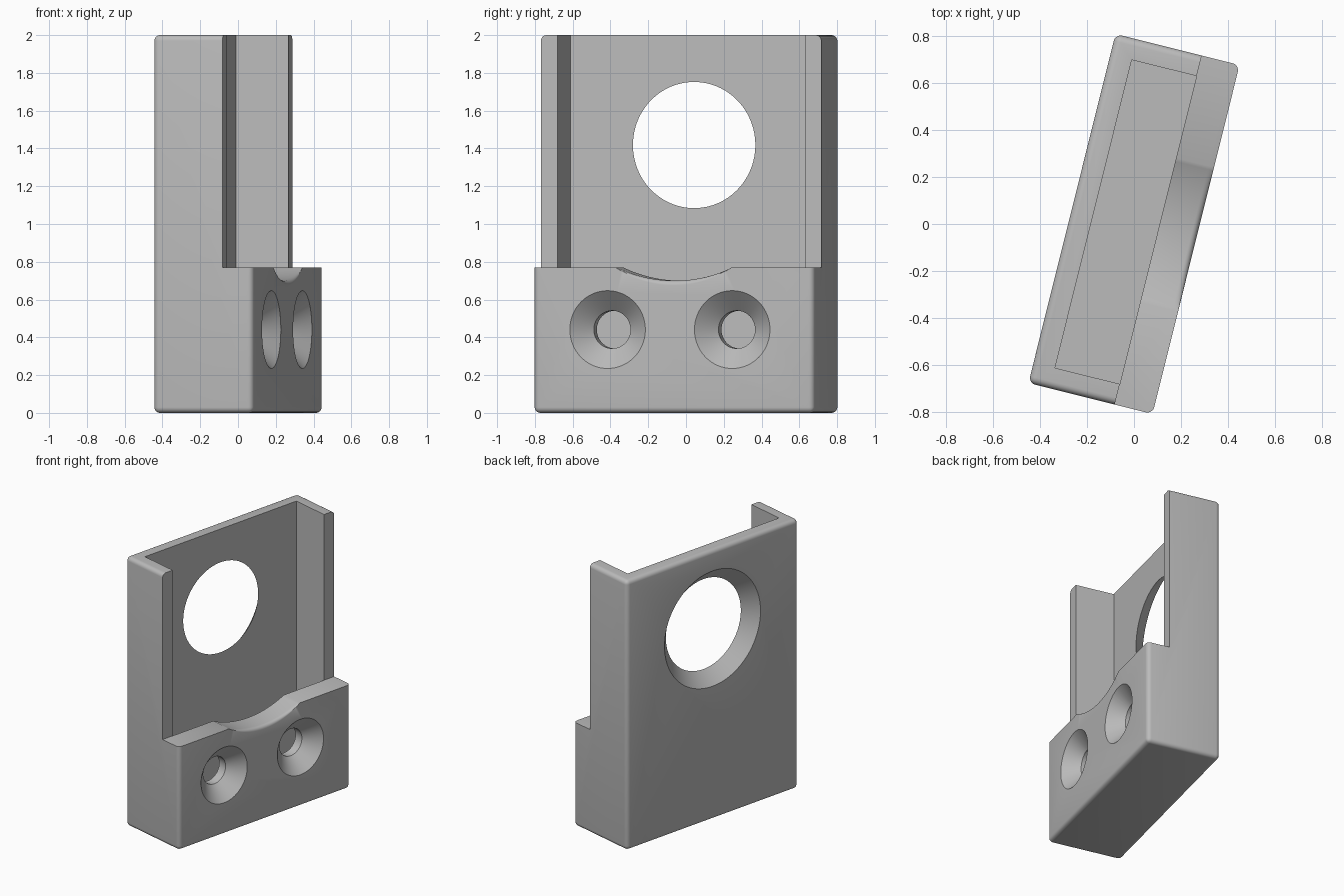
import bpy, bmesh, math
from mathutils import Matrix

if "Cube" in bpy.data.objects:
    bpy.data.objects.remove(bpy.data.objects["Cube"])

# Local frame: x = thickness (front is +x), y = width, z = height
HW, HT = 0.765, 0.272          # half width, half thickness
FLOOR, LIP, BACK, STEP = 0.09, 0.77, -0.178, 0.106
POCKET = 0.675                 # half width of the pocket
TILT = Matrix.Rotation(math.radians(-14), 4, 'Z')

grey = bpy.data.materials.new("plain grey")
grey.diffuse_color = (0.5, 0.5, 0.5, 1)
grey.use_nodes = True
grey.node_tree.nodes["Principled BSDF"].inputs["Base Color"].default_value = grey.diffuse_color


def finish(name, bm):
    bmesh.ops.recalc_face_normals(bm, faces=bm.faces)
    me = bpy.data.meshes.new(name)
    bm.to_mesh(me)
    bm.free()
    me.materials.append(grey)
    ob = bpy.data.objects.new(name, me)
    bpy.context.collection.objects.link(ob)
    return ob


def box(name, lo, hi, bevel=0):
    bm = bmesh.new()
    bmesh.ops.create_cube(bm, size=1)
    for v in bm.verts:
        v.co = [l + (c + 0.5) * (h - l) for c, l, h in zip(v.co, lo, hi)]
    if bevel:
        bmesh.ops.bevel(bm, geom=bm.edges[:], offset=bevel, segments=5,
                        profile=0.5, affect='EDGES')
    return finish(name, bm)


def loft(name, sections):
    """Closed solid through matching rings of points."""
    bm = bmesh.new()
    rings = [[bm.verts.new(p) for p in s] for s in sections]
    for r0, r1 in zip(rings, rings[1:]):
        for i in range(len(r0)):
            j = (i + 1) % len(r0)
            bm.faces.new((r0[i], r0[j], r1[j], r1[i]))
    bm.faces.new(rings[0])
    bm.faces.new(rings[-1])
    return finish(name, bm)


def turned(name, y, z, profile, n=96):
    """Round cutter along x from (x, radius) pairs."""
    return loft(name, [[(x, y + r * math.cos(2 * math.pi * i / n),
                         z + r * math.sin(2 * math.pi * i / n)) for i in range(n)]
                       for x, r in profile])


def notch_section(x, depth, half=0.316, n=40):
    """Shallow arc dipping below the lip, closed above it."""
    rad = (half ** 2 + depth ** 2) / (2 * depth)
    a = math.asin(half / rad)
    pts = []
    for i in range(n + 1):
        t = -a + 2 * a * i / n
        pts.append((x, rad * math.sin(t), LIP - depth + rad * (1 - math.cos(t))))
    return pts + [(x, half, LIP + 0.2), (x, -half, LIP + 0.2)]


holder = box("holder_body", (-HT, -HW, 0), (HT, HW, 2), 0.03)

# Pocket, then the open upper front
cutters = [
    box("pocket_cutter", (BACK, -POCKET, FLOOR), (STEP, POCKET, 2.5)),
    box("upper_front_cutter", (STEP, -1, LIP), (1, 1, 2.5)),
]

# Finger notch with a rounded front lip
fillet = 0.025
sections = [notch_section(0.0, 0.07)]
for i in range(6):
    t = math.pi / 2 * i / 5
    sections.append(notch_section(HT - fillet + fillet * math.sin(t),
                                  0.07 + fillet * (1 - math.cos(t))))
sections.append(notch_section(HT + 0.1, 0.07 + fillet))
cutters.append(loft("notch_cutter", sections))

# Two countersunk screw holes through the front wall
for y in (-0.36, 0.32):
    cutters.append(turned("screw_hole_cutter", y, 0.441,
                          [(0.0, 0.1), (0.172, 0.1), (HT, 0.206), (HT + 0.02, 0.227)]))

# Large window in the back panel, flaring outward
cutters.append(turned("window_cutter", 0, 1.418,
                      [(0, 0.334), (BACK, 0.334), (-HT, 0.428), (-HT - 0.02, 0.448)]))

bpy.context.view_layer.objects.active = holder
for c in cutters:
    c.hide_render = True
    m = holder.modifiers.new("cut", 'BOOLEAN')
    m.operation, m.solver, m.object = 'DIFFERENCE', 'EXACT', c
    bpy.ops.object.modifier_apply(modifier=m.name)
for c in cutters:
    bpy.data.objects.remove(c)

# Turn to its angled stance
holder.data.transform(TILT)
holder.select_set(True)
bpy.ops.object.shade_smooth_by_angle(angle=math.radians(30))
